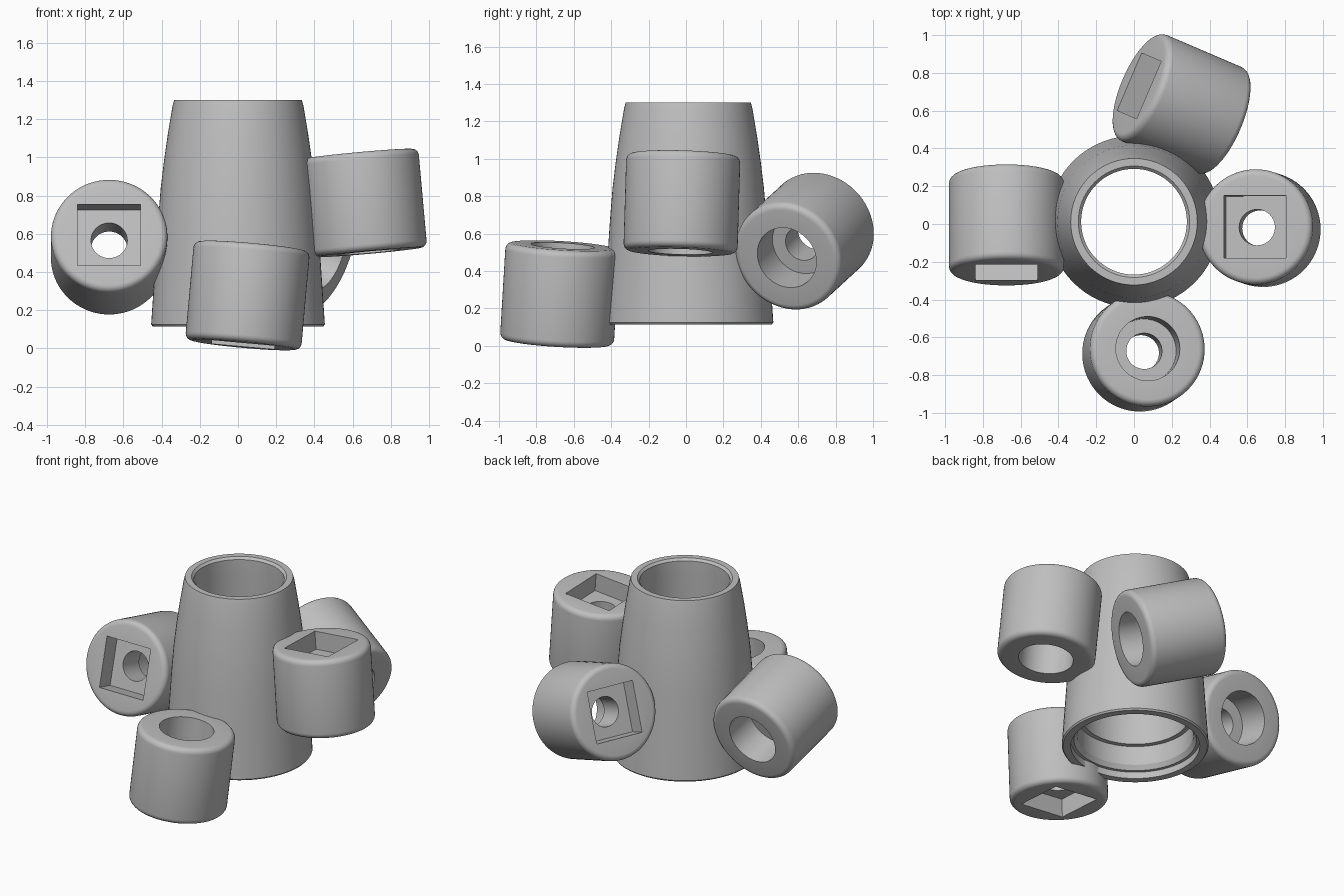
import bpy
import bmesh
import math
from mathutils import Vector, Matrix

if "Cube" in bpy.data.objects:
    bpy.data.objects.remove(bpy.data.objects["Cube"], do_unlink=True)

# Single grey plastic
grey = bpy.data.materials.new("plain grey")
grey.use_nodes = True
color = (0.52, 0.52, 0.52, 1)
grey.diffuse_color = color
grey.node_tree.nodes["Principled BSDF"].inputs["Base Color"].default_value = color


def add_object(name, bm):
    mesh = bpy.data.meshes.new(name)
    bmesh.ops.recalc_face_normals(bm, faces=bm.faces)
    bm.to_mesh(mesh)
    bm.free()
    obj = bpy.data.objects.new(name, mesh)
    bpy.context.collection.objects.link(obj)
    obj.data.materials.append(grey)
    return obj


def lathe(name, profile, segments=72):
    """Revolve a closed (radius, height) outline around z."""
    bm = bmesh.new()
    rings = []
    for i in range(segments):
        a = 2 * math.pi * i / segments
        rings.append([bm.verts.new((r * math.cos(a), r * math.sin(a), z)) for r, z in profile])
    n = len(profile)
    for i in range(segments):
        here, nxt = rings[i], rings[(i + 1) % segments]
        for j in range(n):
            k = (j + 1) % n
            bm.faces.new((here[j], nxt[j], nxt[k], here[k]))
    return add_object(name, bm)


def smooth(obj):
    bpy.ops.object.select_all(action='DESELECT')
    obj.select_set(True)
    bpy.context.view_layer.objects.active = obj
    bpy.ops.object.shade_smooth_by_angle(angle=math.radians(30))


def fillet(radius, half, size, start):
    """Quarter-round corner points on the outer edge of a barrel."""
    sign = 1 if start == 0 else -1
    points = []
    for i in range(6):
        a = math.radians(18 * i if sign > 0 else 90 - 18 * i)
        points.append((radius - size + size * math.cos(a),
                       sign * (half - size + size * math.sin(a))))
    return points


# Tapered hollow hub, open at both ends
hub = lathe("tapered_hub", [
    (0.447, 0.115), (0.455, 0.125), (0.43, 0.5), (0.418, 0.68), (0.405, 0.84),
    (0.388, 0.98), (0.368, 1.12), (0.343, 1.27), (0.335, 1.30),
    (0.295, 1.30), (0.28, 1.285), (0.28, 1.20), (0.315, 0.6), (0.33, 0.32),
    (0.36, 0.32), (0.36, 0.19), (0.38, 0.16), (0.40, 0.16), (0.40, 0.115)])
hub.location = (0, 0.012, 0)
smooth(hub)

RADIUS, HALF, EDGE = 0.305, 0.26, 0.035
BORE, PILOT, SOCKET, DEPTH = 0.17, 0.095, 0.33, 0.12


def barrel(name, centre, square_end, across):
    """Rounded cylinder: stepped bore at one end, square socket at the other."""
    profile = fillet(RADIUS, HALF, EDGE, 1)
    profile += fillet(RADIUS, HALF, EDGE, 0)
    profile += [(PILOT, HALF), (PILOT, -0.04), (BORE, -0.04), (BORE, -HALF)]
    obj = lathe(name, profile)

    # Square socket cutter, applied and removed
    bm = bmesh.new()
    bmesh.ops.create_cube(bm, size=1)
    bmesh.ops.scale(bm, vec=(SOCKET, SOCKET, 2 * DEPTH), verts=bm.verts)
    bmesh.ops.translate(bm, vec=(0, 0, HALF), verts=bm.verts)
    cutter = add_object("socket_cutter", bm)
    cutter.hide_render = True
    mod = obj.modifiers.new("socket", 'BOOLEAN')
    mod.operation = 'DIFFERENCE'
    mod.solver = 'EXACT'
    mod.object = cutter
    bpy.context.view_layer.update()
    evaluated = obj.evaluated_get(bpy.context.evaluated_depsgraph_get())
    cut_mesh = bpy.data.meshes.new_from_object(evaluated)
    obj.modifiers.clear()
    obj.data = cut_mesh
    bpy.data.objects.remove(cutter, do_unlink=True)

    # Aim local z along the socket end, keeping the socket square to "across"
    z = Vector(square_end).normalized()
    x = Vector(across)
    x = (x - z * x.dot(z)).normalized()
    y = z.cross(x)
    turn = Matrix((x, y, z)).transposed().to_4x4()
    obj.matrix_world = Matrix.Translation(centre) @ turn
    smooth(obj)


# Four barrels around the hub
barrel("right_barrel", (-0.675, -0.005, 0.53), (0, -0.97, 0.25), (1, 0, 0))
barrel("front_barrel", (0.05, -0.675, 0.277), (-0.09, -0.06, -1), (1, 0, 0))
barrel("left_barrel", (0.664, -0.022, 0.762), (-0.09, 0.03, 1), (1, 0, 0))
barrel("back_barrel", (0.252, 0.635, 0.56), (-0.865, 0.37, 0.34), (0.37, 0.865, 0))
